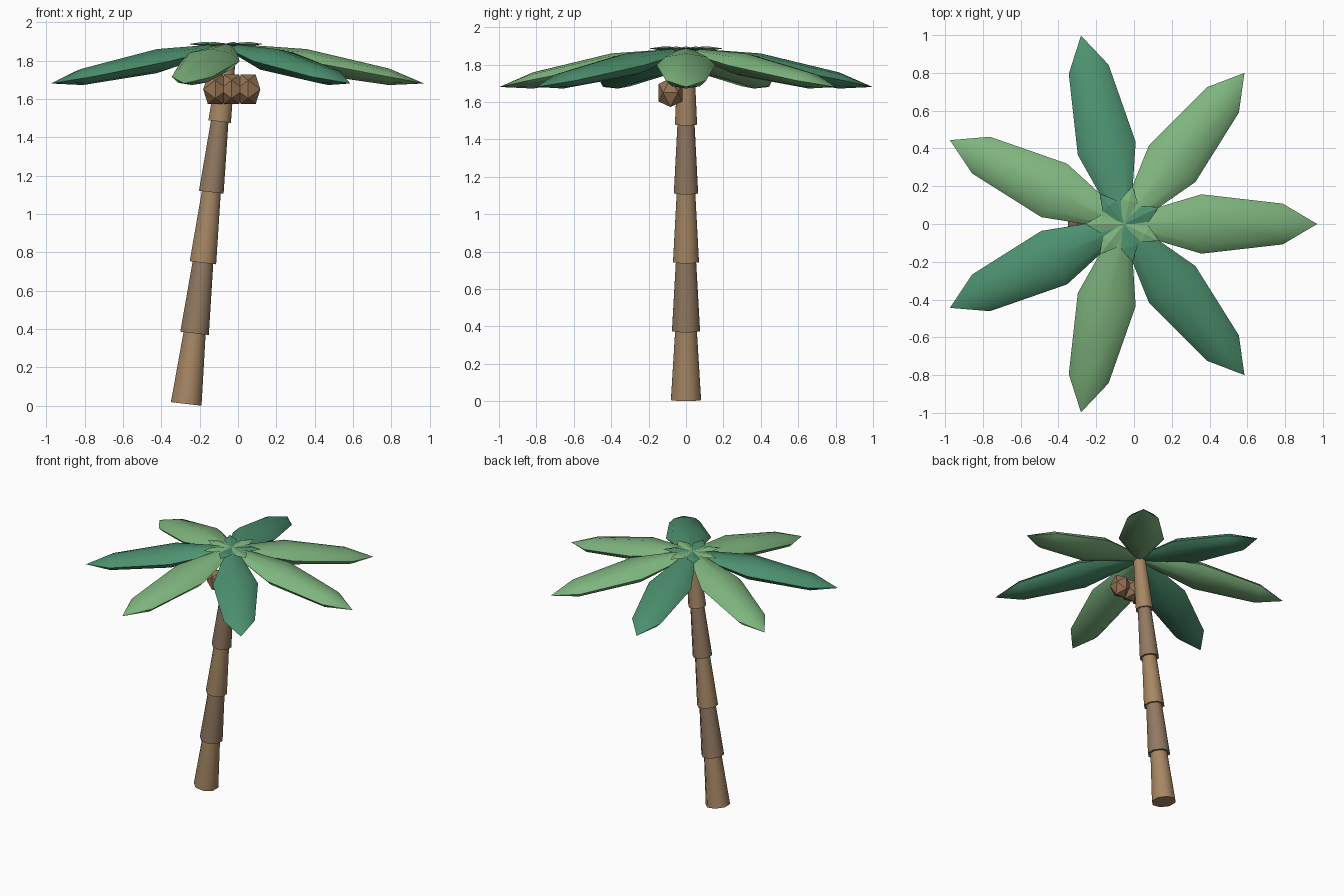
import bpy, bmesh, math
from mathutils import Matrix, Vector

if "Cube" in bpy.data.objects:
    bpy.data.objects.remove(bpy.data.objects["Cube"])


def material(name, rgb):
    m = bpy.data.materials.new(name)
    m.diffuse_color = (*rgb, 1)
    m.use_nodes = True
    m.node_tree.nodes["Principled BSDF"].inputs["Base Color"].default_value = m.diffuse_color
    return m


BARK = [material("bark_light", (0.38, 0.24, 0.125)), material("bark_dark", (0.285, 0.19, 0.12))]
LEAF = [material("leaf_light", (0.21, 0.46, 0.21)), material("leaf_dark", (0.073, 0.285, 0.16))]
NUT = material("coconut_shell", (0.30, 0.17, 0.085))
CROWN_X = -0.053


def finish(bm, name, mat, smooth_angle=None):
    bmesh.ops.recalc_face_normals(bm, faces=bm.faces)
    me = bpy.data.meshes.new(name)
    bm.to_mesh(me)
    bm.free()
    me.materials.append(mat)
    ob = bpy.data.objects.new(name, me)
    bpy.context.collection.objects.link(ob)
    if smooth_angle:
        bpy.ops.object.select_all(action='DESELECT')
        bpy.context.view_layer.objects.active = ob
        ob.select_set(True)
        bpy.ops.object.shade_smooth_by_angle(angle=math.radians(smooth_angle))
    return ob


def blade(name, sections, tip, sides, flat, z, slope, angle, mat, smooth_angle=None):
    """Flattened spindle: (distance, half width) sections lofted to a point."""
    bm = bmesh.new()
    rings = []
    for r, w in sections:
        ring = []
        for k in range(sides):
            a = 2 * math.pi * k / sides
            ring.append(bm.verts.new((r, w * math.cos(a), z + slope * r + w * flat * math.sin(a))))
        rings.append(ring)
    end = bm.verts.new((tip, 0, z + slope * tip))
    bm.faces.new(rings[0])
    for a, b in zip(rings, rings[1:]):
        for i in range(sides):
            j = (i + 1) % sides
            bm.faces.new((a[i], a[j], b[j], b[i]))
    for i in range(sides):
        bm.faces.new((rings[-1][i], rings[-1][(i + 1) % sides], end))
    bm.transform(Matrix.Translation((CROWN_X, 0, 0)) @ Matrix.Rotation(angle, 4, 'Z'))
    return finish(bm, name, mat, smooth_angle)


# Leaning trunk: five stacked tapered segments
foot, top = Vector((-0.27, 0, 0.01)), Vector((-0.052, 0, 1.85))
step = (top - foot) / 5
tilt = math.atan2(step.x, step.z)
for i, (r1, r2) in enumerate([(0.087, 0.062), (0.081, 0.058), (0.075, 0.053),
                              (0.070, 0.049), (0.064, 0.045)]):
    bm = bmesh.new()
    bmesh.ops.create_cone(bm, cap_ends=True, segments=8, radius1=r1, radius2=r2,
                          depth=step.length + 0.01)
    bm.transform(Matrix.Translation(foot + step * (i + 0.5) + step.normalized() * 0.005)
                 @ Matrix.Rotation(tilt, 4, 'Y') @ Matrix.Rotation(math.pi / 8, 4, 'Z'))
    finish(bm, f"trunk_segment_{i + 1}", BARK[i % 2], 50)

# Seven drooping fronds and seven small crown leaves between them
turn = 2 * math.pi / 7
FROND = [(0.0, 0.035), (0.41, 0.157), (0.84, 0.108)]
SPROUT = [(0.0, 0.008), (0.125, 0.046)]
for i in range(7):
    blade(f"frond_{i + 1}", FROND, 1.023, 8, 0.40, 1.875, -0.19, -i * turn, LEAF[i % 2], 60)
    blade(f"crown_leaf_{i + 1}", SPROUT, 0.205, 4, 0.25, 1.886, 0.0,
          math.pi - i * turn, LEAF[i % 2])

# Row of three faceted coconuts, resting edge-up
g = 0.5 * (1 + 5 ** 0.5)
for i, x in enumerate((-0.118, -0.033, 0.053)):
    bm = bmesh.new()
    for a in (-1, 1):
        for b in (-g, g):
            for p in ((a, 0, b), (0, b, a), (b, a, 0)):
                bm.verts.new(Vector(p).normalized() * 0.09)
    bmesh.ops.convex_hull(bm, input=bm.verts)
    bm.transform(Matrix.Translation((x, -0.083, 1.65)) @ Matrix.Diagonal((0.83, 0.83, 1, 1)))
    finish(bm, f"coconut_{i + 1}", NUT)
